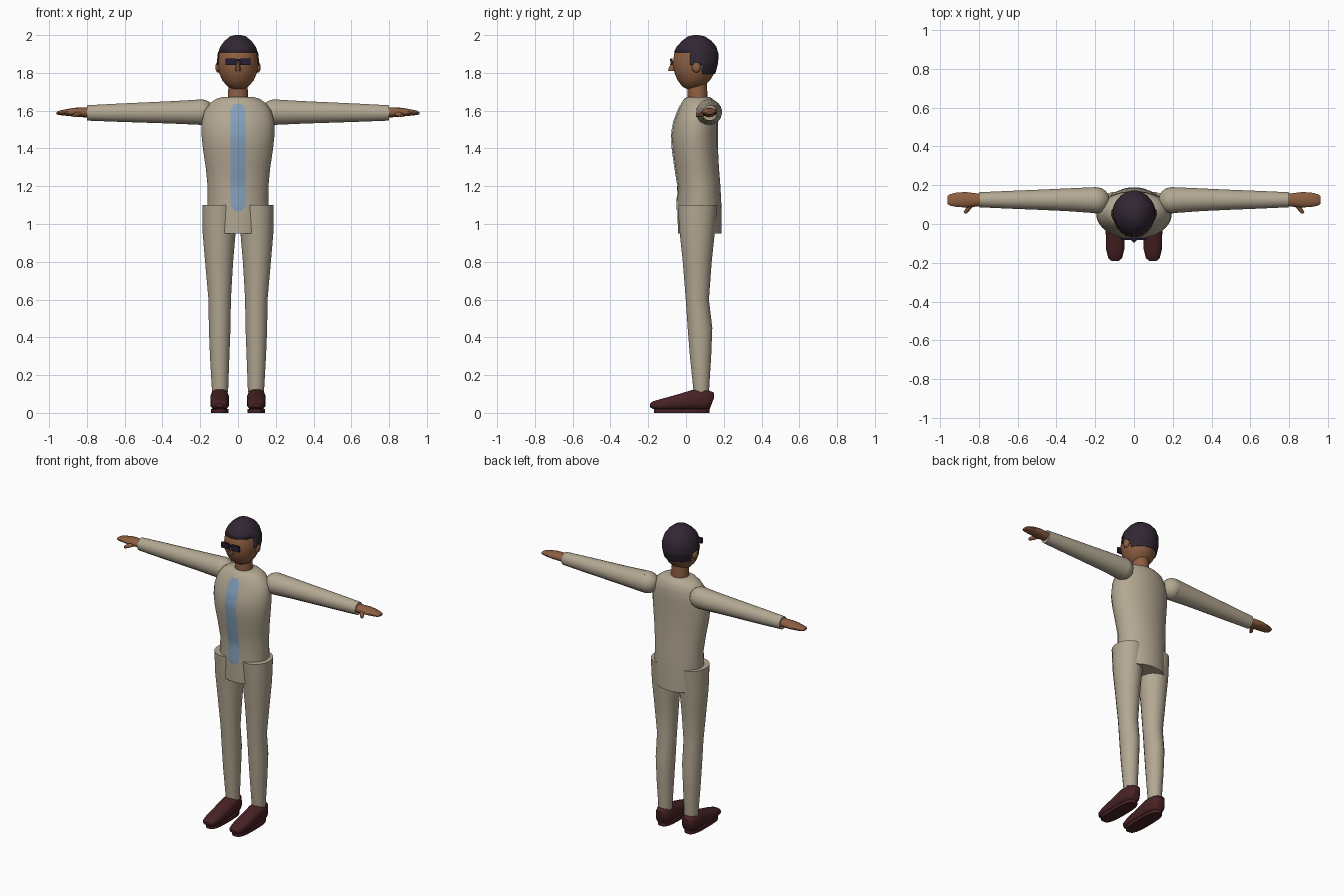
import bpy, bmesh, math

if "Cube" in bpy.data.objects:
    bpy.data.objects.remove(bpy.data.objects["Cube"])


def material(name, rgb):
    m = bpy.data.materials.new(name)
    m.diffuse_color = (*rgb, 1)
    m.use_nodes = True
    m.node_tree.nodes["Principled BSDF"].inputs["Base Color"].default_value = m.diffuse_color
    return m


BEIGE = material("beige cloth", (0.45, 0.39, 0.29))
BLUE = material("blue cloth", (0.23, 0.35, 0.49))
SKIN = material("brown skin", (0.27, 0.115, 0.053))
HAIR = material("dark hair", (0.032, 0.02, 0.034))
LEATHER = material("dark red leather", (0.065, 0.016, 0.018))
GLASS = material("dark lens", (0.017, 0.013, 0.035))


def finish(name, bm, mat, angle=40):
    bmesh.ops.recalc_face_normals(bm, faces=bm.faces)
    me = bpy.data.meshes.new(name)
    bm.to_mesh(me)
    bm.free()
    ob = bpy.data.objects.new(name, me)
    bpy.context.collection.objects.link(ob)
    me.materials.append(mat)
    bpy.ops.object.select_all(action='DESELECT')
    ob.select_set(True)
    bpy.context.view_layer.objects.active = ob
    bpy.ops.object.shade_smooth_by_angle(angle=math.radians(angle))
    return ob


def loft_mesh(rings, axis, n=20, p=2.0, sx=1):
    """Rings are (position along axis, centre 1, centre 2, radius 1, radius 2)."""
    bm = bmesh.new()
    loops = []
    for t, c1, c2, r1, r2 in rings:
        loop = []
        for i in range(n):
            a = 2 * math.pi * (i + 0.5) / n
            c, s = math.cos(a), math.sin(a)
            u = c1 + r1 * math.copysign(abs(c) ** (2 / p), c)
            v = c2 + r2 * math.copysign(abs(s) ** (2 / p), s)
            x, y, z = {'x': (t, u, v), 'y': (u, t, v), 'z': (u, v, t)}[axis]
            loop.append(bm.verts.new((x * sx, y, z)))
        loops.append(loop)
    for a, b in zip(loops, loops[1:]):
        for i in range(n):
            j = (i + 1) % n
            bm.faces.new((a[i], a[j], b[j], b[i]))
    bm.faces.new(loops[0])
    bm.faces.new(loops[-1])
    return bm


def loft(name, mat, rings, axis, n=20, p=2.0, sx=1):
    return finish(name, loft_mesh(rings, axis, n, p, sx), mat)


def span(z, x, rx, front, back):
    """Horizontal ring given by its front and back y."""
    return (z, x, (front + back) / 2, rx, (back - front) / 2)


def ball(name, mat, loc, size):
    bm = bmesh.new()
    bmesh.ops.create_uvsphere(bm, u_segments=16, v_segments=10, radius=1)
    for v in bm.verts:
        v.co = [loc[k] + v.co[k] * size[k] for k in range(3)]
    return finish(name, bm, mat)


def box(name, mat, loc, size):
    bm = bmesh.new()
    bmesh.ops.create_cube(bm, size=1)
    for v in bm.verts:
        v.co = [loc[k] + v.co[k] * size[k] for k in range(3)]
    return finish(name, bm, mat)


# Jacket body
TORSO = [span(0.95, 0, 0.15, -0.043, 0.19), span(1.1, 0, 0.162, -0.047, 0.188),
         span(1.2, 0, 0.162, -0.042, 0.183), span(1.3, 0, 0.172, -0.058, 0.175),
         span(1.4, 0, 0.187, -0.072, 0.17), span(1.47, 0, 0.194, -0.077, 0.17),
         span(1.54, 0, 0.193, -0.065, 0.17), span(1.6, 0, 0.178, -0.042, 0.168),
         span(1.64, 0, 0.148, -0.025, 0.16), span(1.663, 0, 0.115, -0.01, 0.142),
         span(1.672, 0, 0.085, 0.005, 0.125)]
loft("jacket", BEIGE, TORSO, 'z', 28)


def chest_y(x, z):
    """Front surface of the jacket."""
    for a, b in zip(TORSO, TORSO[1:]):
        if a[0] <= z <= b[0]:
            k = (z - a[0]) / (b[0] - a[0])
            cy, rx, ry = (a[i] + (b[i] - a[i]) * k for i in (2, 3, 4))
            return cy - ry * math.sqrt(1 - (x / rx) ** 2)


# Shirt front strip that follows the chest
bm = bmesh.new()
rows = []
lo, hi, steps = 1.07, 1.635, 28
for i in range(steps + 1):
    z = lo + (hi - lo) * i / steps
    d = min(z - lo, hi - z)
    w = 0.04 * (0.5 + 0.5 * min(1, d / 0.035) ** 0.5)
    rows.append([bm.verts.new((w * k / 2, chest_y(w * k / 2, z) - 0.004, z))
                 for k in range(-2, 3)])
for a, b in zip(rows, rows[1:]):
    for k in range(4):
        bm.faces.new((a[k], a[k + 1], b[k + 1], b[k]))
finish("shirt_strip", bm, BLUE)

# Neck and head
loft("neck", SKIN, [span(1.65, 0, 0.056, 0.008, 0.115), span(1.76, 0, 0.05, 0.008, 0.112)], 'z', 16)
HEAD = [span(1.714, 0, 0.028, 0.005, 0.065), span(1.728, 0, 0.056, -0.02, 0.095),
        span(1.76, 0, 0.084, -0.045, 0.128), span(1.8, 0, 0.101, -0.062, 0.152),
        span(1.85, 0, 0.108, -0.07, 0.166), span(1.9, 0, 0.104, -0.064, 0.168),
        span(1.94, 0, 0.089, -0.045, 0.156), span(1.97, 0, 0.066, -0.016, 0.13),
        span(1.988, 0, 0.038, 0.014, 0.095), span(1.995, 0, 0.01, 0.045, 0.062)]
loft("head", SKIN, HEAD, 'z', 24)

# Hair: enlarged head shell trimmed to a stepped hairline
bm = loft_mesh([(z + (0.005 if z > 1.98 else 0), x, y, a + 0.005, b + 0.005)
                for z, x, y, a, b in HEAD], 'z', 24)
for axis, at in ((2, 1.91), (2, 1.85), (2, 1.795), (1, 0.02), (1, 0.085)):
    co, no = [0, 0, 0], [0, 0, 0]
    co[axis], no[axis] = at, 1
    bmesh.ops.bisect_plane(bm, geom=bm.verts[:] + bm.edges[:] + bm.faces[:],
                           plane_co=co, plane_no=no)


def is_skin(f):
    c = f.calc_center_median()
    return c.z < (1.91 if c.y < 0.02 else 1.85 if c.y < 0.085 else 1.795)


bmesh.ops.delete(bm, geom=[f for f in bm.faces if is_skin(f)], context='FACES')
hair = finish("hair", bm, HAIR)
mod = hair.modifiers.new("thickness", 'SOLIDIFY')
mod.thickness = 0.008
mod.offset = -1

# Nose and spectacles
loft("nose", SKIN, [span(1.81, 0, 0.013, -0.097, -0.05), span(1.82, 0, 0.015, -0.095, -0.05),
                    span(1.865, 0, 0.007, -0.075, -0.05)], 'z', 8)
box("glasses_bridge", GLASS, (0, -0.08, 1.868), (0.03, 0.008, 0.01))

for sx, side in ((-1, "right_"), (1, "left_")):
    box(side + "lens", GLASS, (sx * 0.038, -0.077, 1.859), (0.054, 0.012, 0.036))
    ball(side + "ear", SKIN, (sx * 0.106, 0.055, 1.83), (0.014, 0.024, 0.028))

    # Trouser leg
    loft(side + "trouser_leg", BEIGE, [
        span(0.11, 0.095, 0.043, 0.04, 0.122), span(0.3, 0.097, 0.052, 0.02, 0.134),
        span(0.45, 0.097, 0.058, 0.008, 0.14), span(0.6, 0.097, 0.06, -0.002, 0.122),
        span(0.8, 0.1, 0.075, -0.018, 0.137), span(0.95, 0.1, 0.088, -0.034, 0.153),
        span(1.1, 0.097, 0.093, -0.046, 0.167)], 'z', 20, sx=sx)

    # Shoe upper and sole
    upper = [(-0.19, 0.03, 0.05, 0.02), (-0.175, 0.02, 0.062, 0.037), (-0.13, 0.015, 0.075, 0.048),
             (-0.05, 0.015, 0.097, 0.05), (0.04, 0.015, 0.125, 0.05), (0.1, 0.015, 0.13, 0.048),
             (0.125, 0.018, 0.118, 0.038), (0.147, 0.075, 0.108, 0.02)]
    loft(side + "shoe", LEATHER, [(y, 0.097, (a + b) / 2, r, (b - a) / 2) for y, a, b, r in upper],
         'y', 12, 2.8, sx)
    loft(side + "sole", LEATHER, [(z, 0.097, -0.023, 0.046, 0.148) for z in (0, 0.02)],
         'z', 20, 3, sx)

    # Sleeve with ball shoulder
    ball(side + "shoulder", BEIGE, (sx * 0.195, 0.122, 1.592), (0.07, 0.068, 0.068))
    loft(side + "sleeve", BEIGE, [
        (0.195, 0.123, 1.592, 0.068, 0.068), (0.35, 0.125, 1.591, 0.059, 0.06),
        (0.5, 0.125, 1.59, 0.052, 0.054), (0.65, 0.125, 1.589, 0.046, 0.048),
        (0.8, 0.125, 1.588, 0.039, 0.041)], 'x', 20, sx=sx)

    # Mitten hand and thumb
    loft(side + "hand", SKIN, [
        (0.78, 0.124, 1.59, 0.03, 0.026), (0.82, 0.124, 1.591, 0.036, 0.026),
        (0.87, 0.125, 1.592, 0.041, 0.023), (0.92, 0.125, 1.59, 0.037, 0.016),
        (0.95, 0.124, 1.588, 0.03, 0.011), (0.962, 0.124, 1.587, 0.02, 0.006)], 'x', 14, sx=sx)
    loft(side + "thumb", SKIN, [
        (0.054, 0.868, 1.574, 0.007, 0.007), (0.063, 0.866, 1.576, 0.013, 0.01),
        (0.085, 0.85, 1.581, 0.016, 0.012), (0.11, 0.83, 1.588, 0.02, 0.014)], 'y', 10, sx=sx)
